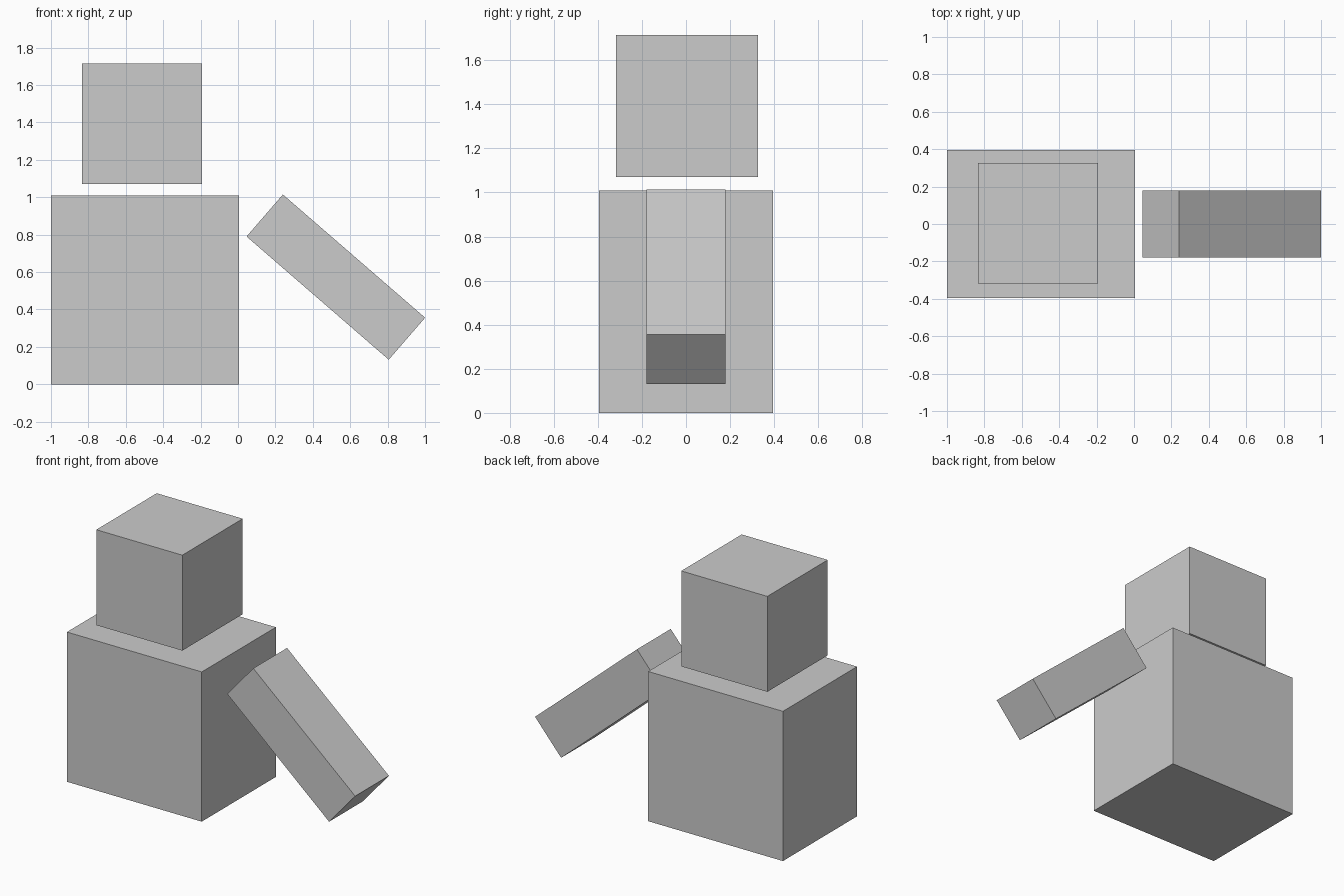
import bpy
import math

if "Cube" in bpy.data.objects:
    bpy.data.objects.remove(bpy.data.objects["Cube"])

grey = bpy.data.materials.new("plain grey")
grey.diffuse_color = (0.6, 0.6, 0.6, 1)
grey.use_nodes = True
grey.node_tree.nodes["Principled BSDF"].inputs["Base Color"].default_value = grey.diffuse_color


def block(name, centre, size, tilt=0):
    """Box of the given size, tilted about the y axis by degrees."""
    bpy.ops.mesh.primitive_cube_add(size=1, location=centre,
                                    rotation=(0, math.radians(tilt), 0))
    ob = bpy.context.object
    ob.name = name
    ob.scale = size
    ob.data.materials.append(grey)
    return ob


# body
block("torso", (-0.497, 0, 0.505), (1.006, 0.79, 1.01))
# head floating just above the torso
block("head", (-0.514, 0.004, 1.393), (0.642, 0.644, 0.644))
# single arm sloping down and outwards
block("arm", (0.523, 0, 0.573), (1.006, 0.36, 0.297), tilt=40.9)
